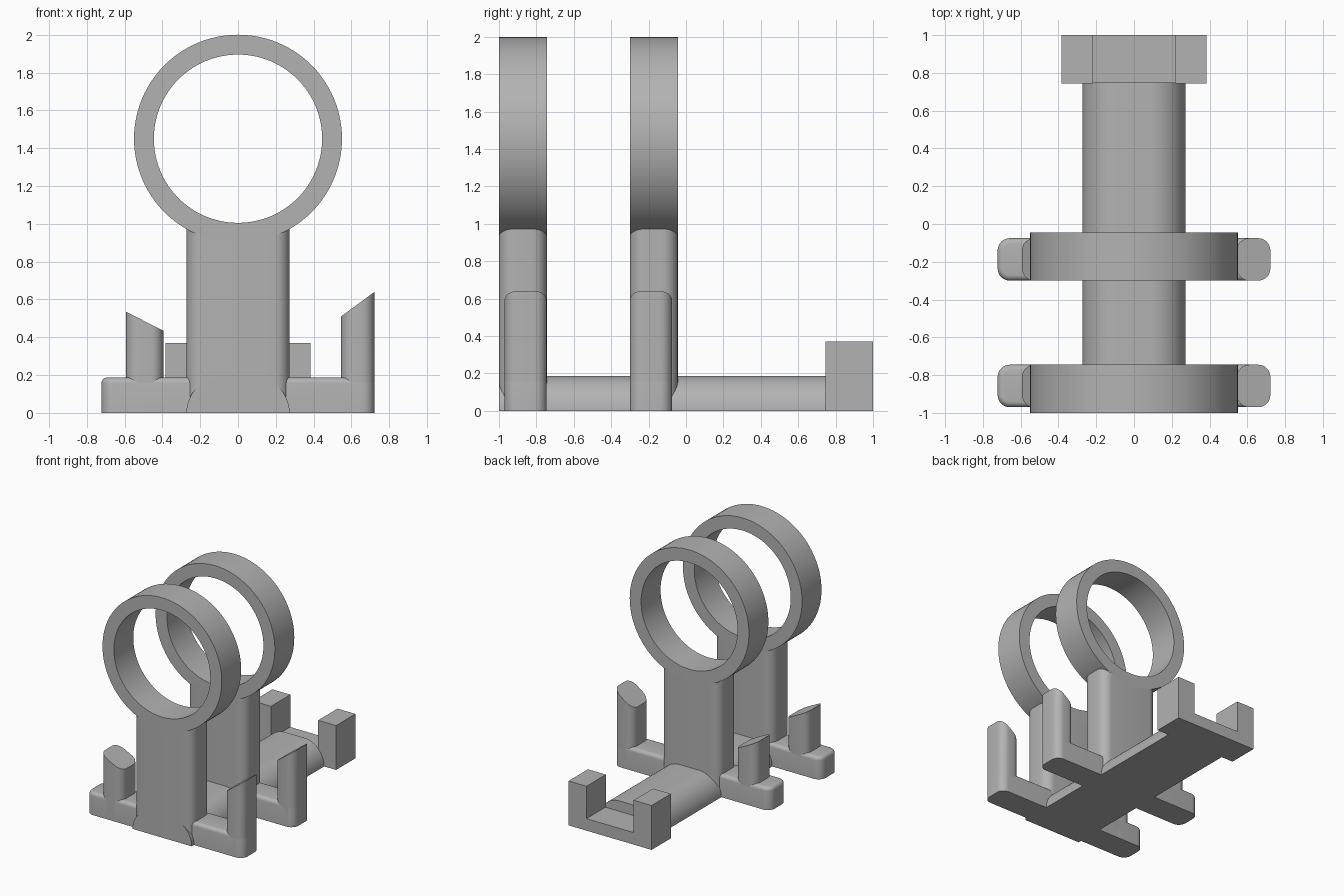
import bpy, bmesh, math

old = bpy.data.objects.get("Cube")
if old:
    bpy.data.objects.remove(old, do_unlink=True)

grey = bpy.data.materials.new("plain grey")
grey.use_nodes = True
colour = (0.45, 0.45, 0.45, 1)
grey.diffuse_color = colour
grey.node_tree.nodes["Principled BSDF"].inputs["Base Color"].default_value = colour


def finish(name, bm):
    bmesh.ops.recalc_face_normals(bm, faces=bm.faces)
    mesh = bpy.data.meshes.new(name)
    bm.to_mesh(mesh)
    bm.free()
    mesh.materials.append(grey)
    obj = bpy.data.objects.new(name, mesh)
    bpy.context.collection.objects.link(obj)
    bpy.ops.object.select_all(action='DESELECT')
    obj.select_set(True)
    bpy.context.view_layer.objects.active = obj
    bpy.ops.object.shade_smooth_by_angle(angle=math.radians(30))
    return obj


def block(name, x, y, top, corner, top_round=0, slant_top=None):
    """Upright block with rounded vertical corners; the top may slope along x."""
    far_top = top if slant_top is None else slant_top
    bm = bmesh.new()
    bmesh.ops.create_cube(bm, size=1)
    for v in bm.verts:
        right, high = v.co.x > 0, v.co.z > 0
        v.co = (x[right], y[v.co.y > 0], (far_top if right else top) if high else 0)
    upright = [e for e in bm.edges
               if abs((e.verts[0].co - e.verts[1].co).normalized().z) > 0.99]
    bmesh.ops.bevel(bm, geom=upright, offset=corner, segments=8, profile=0.5,
                    affect='EDGES')
    if top_round:
        rim = [e for e in bm.edges if all(v.co.z > top - 0.001 for v in e.verts)]
        bmesh.ops.bevel(bm, geom=rim, offset=top_round, segments=5, profile=0.5,
                        affect='EDGES')
    return finish(name, bm)


def extrude_y(name, outline, y):
    """Extrude an x-z outline along y."""
    bm = bmesh.new()
    face = bm.faces.new([bm.verts.new((px, y[0], pz)) for px, pz in outline])
    grown = bmesh.ops.extrude_face_region(bm, geom=[face])["geom"]
    for v in grown:
        if isinstance(v, bmesh.types.BMVert):
            v.co.y = y[1]
    return finish(name, bm)


def ring(name, y, centre=1.45, outer=0.55, inner=0.445, sides=96):
    bm = bmesh.new()
    loops = []
    for radius, depth in ((outer, y[0]), (outer, y[1]), (inner, y[1]), (inner, y[0])):
        loops.append([bm.verts.new((radius * math.cos(math.tau * i / sides), depth,
                                    centre + radius * math.sin(math.tau * i / sides)))
                      for i in range(sides)])
    for a, b in zip(loops, loops[1:] + loops[:1]):
        for i in range(sides):
            j = (i + 1) % sides
            bm.faces.new((a[i], a[j], b[j], b[i]))
    return finish(name, bm)


# Spine with quarter-round shoulders
r, half = 0.187, 0.273
steps = [math.radians(a) for a in range(0, 91, 6)]
shoulder = [(half - r + r * math.cos(a), r * math.sin(a)) for a in steps]
extrude_y("spine", shoulder + [(-px, pz) for px, pz in reversed(shoulder)], (-1, 0.75))

# Notched block at the back
notch, floor, side, high = 0.218, 0.1, 0.383, 0.37
half_u = [(side, 0), (side, high), (notch, high), (notch, floor)]
extrude_y("notched_end", half_u + [(-px, pz) for px, pz in reversed(half_u)], (0.745, 1))

# Two identical ring stands, each with a cross bar and two sloped pegs
for place, front, bar in (("front", -1, (-0.97, -0.745)),
                          ("middle", -0.3, (-0.3, -0.075))):
    depth = (front, front + 0.256)
    ring(place + "_ring", depth)
    block(place + "_post", (-half, half), depth, 0.973, 0.08)
    block(place + "_cross_bar", (-0.722, 0.722), bar, 0.187, 0.065, top_round=0.03)
    block(place + "_right_peg", (-0.593, -0.395), bar, 0.535, 0.065, slant_top=0.435)
    block(place + "_left_peg", (0.545, 0.722), bar, 0.51, 0.065, slant_top=0.64)
